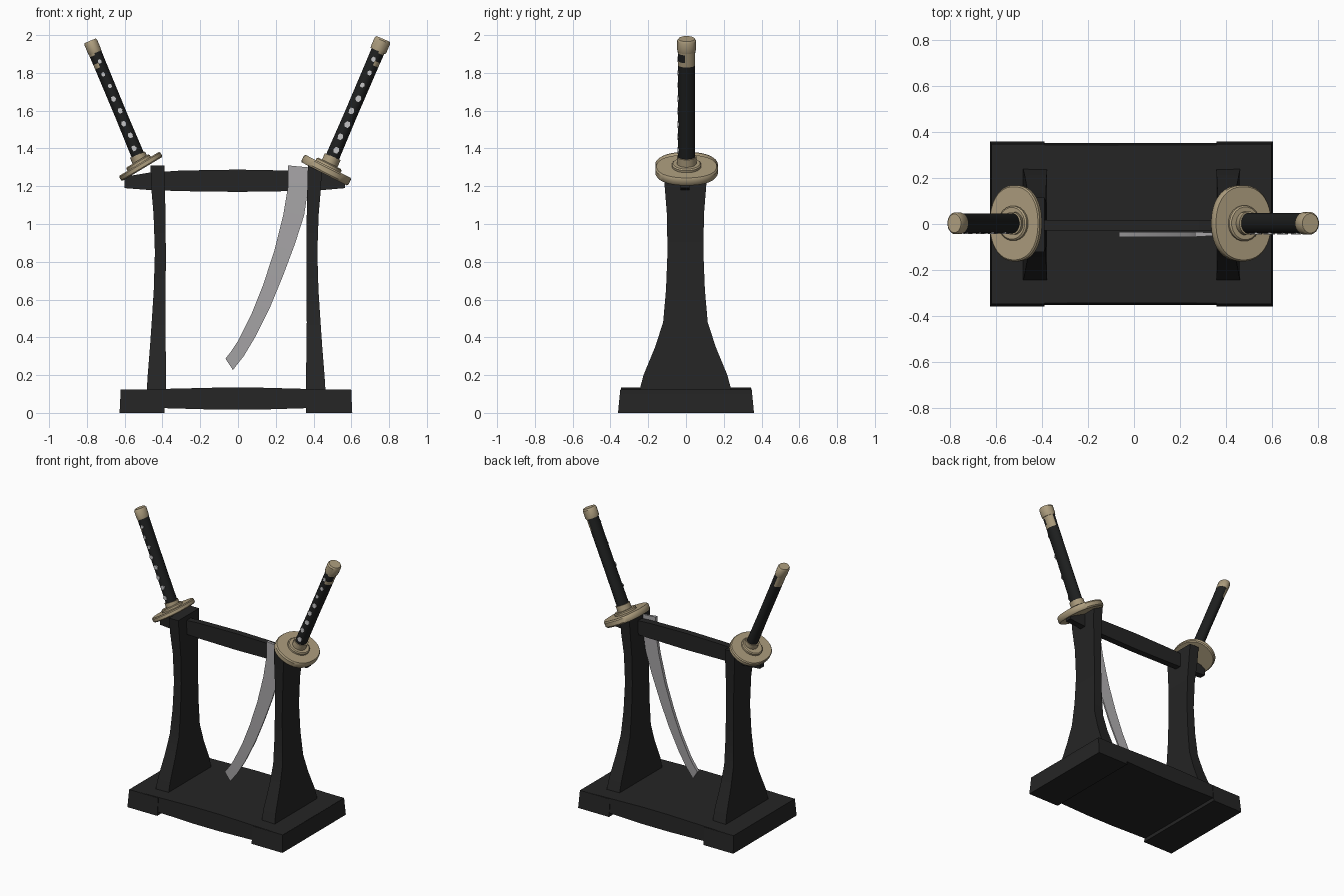
import bpy, bmesh, math
from mathutils import Matrix, Vector

if "Cube" in bpy.data.objects:
    bpy.data.objects.remove(bpy.data.objects["Cube"])


def material(name, rgb):
    m = bpy.data.materials.new(name)
    m.diffuse_color = (*rgb, 1)
    m.use_nodes = True
    m.node_tree.nodes["Principled BSDF"].inputs["Base Color"].default_value = m.diffuse_color
    return m


BLACK = material("black_lacquer", (0.018, 0.018, 0.018))
WRAP = material("black_wrap", (0.013, 0.014, 0.014))
BRASS = material("pale_brass", (0.42, 0.34, 0.21))
STEEL = material("blade_steel", (0.40, 0.39, 0.40))
SILVER = material("silver_inlay", (0.55, 0.55, 0.56))


def loft(name, rings, mats, matrix=Matrix(), smooth=False, rule=None):
    """Join equal-length rings of points into a capped solid."""
    bm = bmesh.new()
    vs = [[bm.verts.new(p) for p in r] for r in rings]
    n = len(vs[0])
    for a, b in zip(vs, vs[1:]):
        for i in range(n):
            bm.faces.new((a[i], a[(i + 1) % n], b[(i + 1) % n], b[i]))
    bm.faces.new(vs[0][::-1])
    bm.faces.new(vs[-1])
    if rule:
        for f in bm.faces:
            f.material_index = rule(f.calc_center_median())
    bm.transform(matrix)
    bmesh.ops.recalc_face_normals(bm, faces=bm.faces)
    me = bpy.data.meshes.new(name)
    bm.to_mesh(me)
    bm.free()
    for m in mats:
        me.materials.append(m)
    ob = bpy.data.objects.new(name, me)
    bpy.context.collection.objects.link(ob)
    if smooth:
        bpy.context.view_layer.objects.active = ob
        bpy.ops.object.select_all(action='DESELECT')
        ob.select_set(True)
        bpy.ops.object.shade_smooth_by_angle(angle=math.radians(35))
    return ob


def oval(z, rx, ry, n=20, power=1.0):
    pts = []
    for i in range(n):
        a = 2 * math.pi * (i + 0.5) / n
        c, s = math.cos(a), math.sin(a)
        pts.append((rx * math.copysign(abs(c) ** power, c),
                    ry * math.copysign(abs(s) ** power, s), z))
    return pts


# Base: slab with a broad recess between two end feet, tapering upward
bottom = [(-0.615, 0.025), (-0.39, 0.025), (-0.1, 0.017), (0.1, 0.017), (0.36, 0.025), (0.6, 0.025)]
top = [(0.6, 0.122), (0.36, 0.127), (0.1, 0.134), (-0.1, 0.134), (-0.39, 0.127), (-0.615, 0.122)]
loft("base_slab", [[(x, sy * (0.353 if z < 0.1 else 0.345), z) for x, z in bottom + top]
                   for sy in (-1, 1)], [BLACK])
for side, (x0, x1) in {"left": (-0.627, -0.39), "right": (0.36, 0.605)}.items():
    o0, o1 = (0.006, 0) if side == "left" else (0, 0.006)
    loft(side + "_foot",
         [[(x0 + o0 * t, -h, z), (x1 - o1 * t, -h, z), (x1 - o1 * t, h, z), (x0 + o0 * t, h, z)]
          for z, h, t in ((0, 0.36, 0), (0.123, 0.348, 1))], [BLACK])

# Posts: waisted in both directions; rows are height, inner x, outer x, half depth
post = [(0.12, 0.37, 0.473, 0.243), (0.2, 0.37, 0.468, 0.222), (0.35, 0.373, 0.456, 0.16),
        (0.48, 0.374, 0.447, 0.118), (0.65, 0.373, 0.436, 0.103), (0.85, 0.372, 0.43, 0.095),
        (1.05, 0.374, 0.437, 0.098), (1.2, 0.377, 0.45, 0.11), (1.31, 0.38, 0.453, 0.118)]
for side, s in (("left", -1), ("right", 1)):
    loft(side + "_post",
         [[(s * a - 0.01, -h - 0.003, z), (s * b - 0.01, -h - 0.003, z),
           (s * b - 0.01, h - 0.003, z), (s * a - 0.01, h - 0.003, z)]
          for z, a, b, h in post], [BLACK], smooth=True)

# Top rail: gently swollen in the middle
rail = [(-0.6, 1.19, 1.25), (-0.47, 1.18, 1.272), (-0.3, 1.174, 1.283), (0, 1.17, 1.288),
        (0.27, 1.174, 1.283), (0.45, 1.18, 1.272), (0.567, 1.19, 1.245)]
loft("top_rail", [[(x, -0.028, a), (x, 0.018, a), (x, 0.018, b), (x, -0.028, b)]
                  for x, a, b in rail], [BLACK], smooth=True)

# Hanging curved blade: rows are spine x, z and edge x, z
blade = [(0.265, 1.31, 0.372, 1.30), (0.265, 1.2, 0.37, 1.18), (0.24, 1.05, 0.35, 1.045),
         (0.19, 0.85, 0.30, 0.89), (0.13, 0.67, 0.24, 0.73), (0.07, 0.52, 0.17, 0.56),
         (0, 0.38, 0.09, 0.40), (-0.066, 0.287, -0.027, 0.227)]
# last full section before the clipped tip
blade.insert(-1, (-0.035, 0.328, 0.03, 0.30))
loft("blade", [[(a, -0.056, za), (b, -0.05, zb), (b, -0.04, zb), (a, -0.034, za)]
               for a, za, b, zb in blade], [STEEL], smooth=True)


def sword(side, s, base, angle, length, rx, ry, cap, guard_at, guard_r, guard_t, guard_tilt):
    """Grip, pommel cap, collars, guard and inlays along a tilted axis (local x points outward)."""
    def frame(p, tilt):
        return (Matrix.Translation(Vector(p)) @ Matrix.Diagonal((s, 1, 1, 1))
                @ Matrix.Rotation(math.radians(tilt), 4, 'Y'))
    m = frame(base, angle)
    L = length

    # Grip with the brass tongue of the cap on its outer side
    def tongue(c):
        if c.z < L - 0.15 or c.x < rx * 0.25:
            return 0
        notch = c.y < -0.012 and L - 0.125 < c.z < L - 0.08
        return 0 if notch else 1
    zs = (0.02, L * 0.4, L - 0.15, L - 0.125, L - 0.08, L - 0.02)
    loft(side + "_grip", [oval(z, rx * (1 - 0.08 * math.sin(math.pi * z / L)), ry) for z in zs],
         [WRAP, BRASS], m, True, tongue)
    # Pommel cap
    loft(side + "_pommel_cap",
         [oval(L + d, cap * k, (ry + 0.004) * k) for d, k in
          ((-0.07, 0.96), (-0.06, 1), (-0.01, 1), (0, 0.85))], [BRASS], m, True)
    # Guard and stepped collars
    g = frame(guard_at, guard_tilt)
    t = guard_t / 2
    loft(side + "_guard",
         [oval(z, guard_r * k, 0.166 * k, 40, 0.9) for z, k in
          ((-t, 0.96), (-t * 0.6, 1), (t * 0.6, 1), (t, 0.96))], [BRASS], g, True)
    loft(side + "_guard_collar",
         [oval(z, rx + 0.037 * k, ry + 0.032 * k) for z, k in
          ((0, 1), (t + 0.012, 1), (t + 0.018, 0.8))], [BRASS], g, True)
    loft(side + "_grip_collar",
         [oval(z, rx + 0.008, ry + 0.006) for z in (0, 0.062)], [BRASS], m, True)
    # Silver inlays, staggered along the front of the grip
    count = 8
    for i in range(count):
        z = 0.1 + i * (L - 0.22) / (count - 1)
        x = 0.005 * (-1) ** i
        r = (0.017 if i < 5 else 0.013) * (1 if s > 0 else 0.85)
        hexa = [(x + r * math.cos(k * math.pi / 3), z + 1.1 * r * math.sin(k * math.pi / 3))
                for k in range(6)]
        loft(f"{side}_inlay_{i + 1}", [[(a, y, b) for a, b in hexa]
                                       for y in (-ry - 0.002, -ry + 0.007)], [SILVER], m)


sword("right", 1, (0.477, 0.003, 1.30), 23.2, 0.74, 0.038, 0.046, 0.045,
      (0.467, 0.003, 1.285), 0.14, 0.045, 27)
sword("left", -1, (-0.508, 0.003, 1.31), 22.6, 0.715, 0.036, 0.044, 0.037,
      (-0.515, 0.003, 1.305), 0.127, 0.032, 31)
